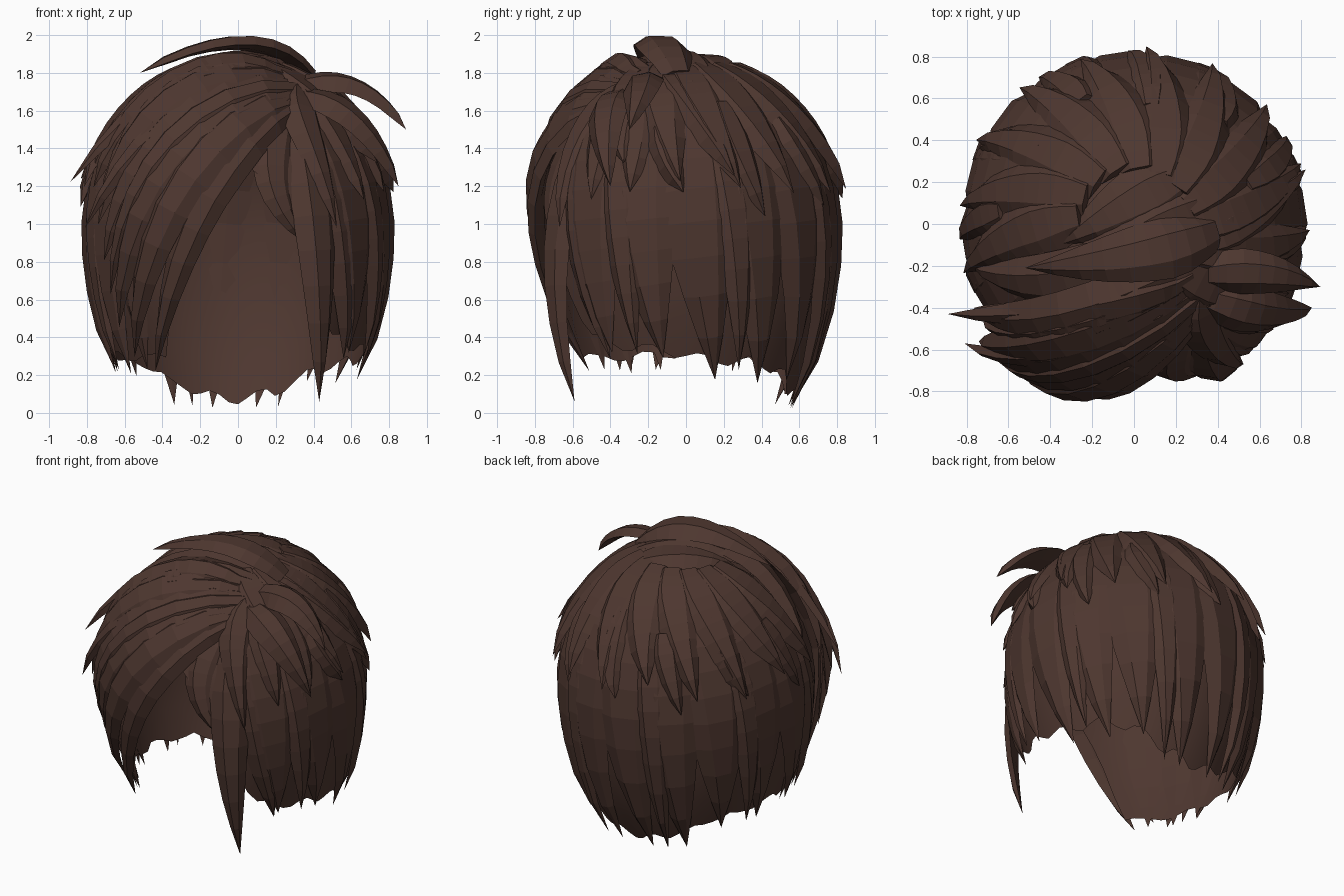
import bpy, bmesh, math, random
from mathutils import Vector

random.seed(4)
if "Cube" in bpy.data.objects:
    bpy.data.objects.remove(bpy.data.objects["Cube"])

hair = bpy.data.materials.new("dark brown hair")
hair.use_nodes = True
BROWN = (0.076, 0.038, 0.029, 1)
hair.diffuse_color = BROWN
hair.node_tree.nodes["Principled BSDF"].inputs["Base Color"].default_value = BROWN

# Head form: two half ellipsoids joined at the widest level
MID, RAD, UP, DOWN = 0.95, 0.8, 0.92, 1.3


def height(z):
    return UP if z >= MID else DOWN


def on_head(az, z):
    s = (z - MID) / height(z)
    r = RAD * math.sqrt(max(0, 1 - s * s))
    a = math.radians(az)
    return Vector((r * math.cos(a), r * math.sin(a), z))


def snap(p):
    c = height(p.z)
    d = Vector((p.x / RAD, p.y / RAD, (p.z - MID) / c)).normalized()
    return Vector((d.x * RAD, d.y * RAD, MID + d.z * c))


def normal(p):
    c = height(p.z)
    return Vector((p.x / RAD**2, p.y / RAD**2, (p.z - MID) / c**2)).normalized()


# Lower hem by direction, with the face opening at the front
HEM = [(-180, .3), (-135, .28), (-125, .32), (-112, .8), (-100, 1.12), (-88, 1.32),
       (-78, 1.25), (-66, 1.0), (-60, .75), (-52, .55), (-44, .38), (0, .3), (35, .25),
       (55, .2), (70, .1), (90, .05), (118, .11), (140, .25), (180, .3)]


def hem(az):
    az = (az + 180) % 360 - 180
    for (a, za), (b, zb) in zip(HEM, HEM[1:]):
        if a <= az <= b:
            return za + (zb - za) * (az - a) / (b - a)


def finish(name, bm):
    bmesh.ops.recalc_face_normals(bm, faces=bm.faces)
    mesh = bpy.data.meshes.new(name)
    bm.to_mesh(mesh)
    bm.free()
    mesh.materials.append(hair)
    ob = bpy.data.objects.new(name, mesh)
    bpy.context.collection.objects.link(ob)
    return ob


def lock(bm, start, mid, tip, w, h=.04, lift=0, flare=0, arch=0, free=False, lean=0, steps=9):
    """A pointed, ridged lock passing through three points."""
    start, mid, tip = Vector(start), Vector(mid), Vector(tip)
    ctrl = 2 * mid - (start + tip) / 2
    path = []
    for i in range(steps + 1):
        t = i / steps
        p = start * (1 - t)**2 + ctrl * 2 * t * (1 - t) + tip * t * t
        if not free:
            p = snap(p)
        path.append(p + normal(p) * (lift + flare * t**3 + arch * math.sin(math.pi * t)))
    rings = []
    for i, p in enumerate(path[:-1]):
        t = i / steps
        n = normal(p)
        along = (path[i + 1] - path[max(i - 1, 0)]).normalized()
        side = (along.cross(n).normalized() + n * lean).normalized()
        n = side.cross(along)
        size = min(1, .6 + 1.4 * t) * (1 - t**2.8)
        ww, hh = w * size, h * (.4 + .6 * size)
        section = [(-ww, -.6 * hh), (-.5 * ww, .7 * hh), (.35 * ww, hh),
                   (ww, -.6 * hh), (0, -.75 * hh)]
        rings.append([bm.verts.new(p + side * x + n * y) for x, y in section])
    for a, b in zip(rings, rings[1:]):
        for k in range(5):
            j = (k + 1) % 5
            bm.faces.new((a[k], a[j], b[j], b[k]))
    end = bm.verts.new(path[-1])
    for k in range(5):
        bm.faces.new((rings[-1][k], rings[-1][(k + 1) % 5], end))
    bm.faces.new(rings[0])


# Scalp shell with a softly scalloped hem
bm = bmesh.new()
COLS, ROWS = 72, 12
grid = []
for i in range(COLS):
    az = i * 360 / COLS
    zb = hem(az) + .025 * math.sin(i * 1.3) + random.uniform(-.012, .012)
    low = math.asin((zb - MID) / height(zb))
    column = []
    for j in range(ROWS):
        phi = low + (math.pi / 2 - low) * j / ROWS
        z = MID + height(MID + phi) * math.sin(phi)
        p = on_head(az, z)
        column.append(bm.verts.new(p - normal(p) * .025))
    grid.append(column)
top = bm.verts.new((0, 0, MID + UP - .025))
for i in range(COLS):
    a, b = grid[i], grid[(i + 1) % COLS]
    for j in range(ROWS - 1):
        bm.faces.new((a[j], b[j], b[j + 1], a[j + 1]))
    bm.faces.new((a[-1], b[-1], top))
shell = finish("scalp_shell", bm)
for f in shell.data.polygons:
    f.use_smooth = True

# Long broad locks hanging around the sides and back, drifting backwards
bm = bmesh.new()
for i in range(12):
    az = -36 + i * 22.5
    tip = max(.03, hem(az) - random.uniform(.03, .12))
    lock(bm, on_head(az - 14, 1.72), on_head(az - 5, 1.1),
         on_head(az + random.uniform(0, 5), tip), .24, .04, -.01, .015)
finish("long_locks", bm)

# Narrower locks over some of the gaps
bm = bmesh.new()
for i in range(6):
    az = -24 + i * 45
    lock(bm, on_head(az - 10, 1.6), on_head(az - 2, 1.0),
         on_head(az + 3, max(.04, hem(az) - random.uniform(.02, .1))), .13, .035, .005, .015)
finish("narrow_locks", bm)

# Crown locks radiating from the whorl, with tips standing off the head
bm = bmesh.new()
for i in range(11):
    az = -28 + i * 22
    lock(bm, on_head(az - 22, 1.82), on_head(az - 8, 1.62),
         on_head(az + 4, random.uniform(1.14, 1.3)), .18, .05, .005, .07)
# Short blunt locks tucked between them
for i in range(7):
    az = -8 + i * 31
    lock(bm, on_head(az - 4, 1.54 + .08 * (i % 2)), on_head(az, 1.36),
         on_head(az + 7, random.uniform(1.02, 1.16)), .12, .05, .015, .03, steps=6)
# Broad locks wrapped over the whorl
lock(bm, (.24, .24, 1.82), (-.02, .1, 1.87), (-.36, -.1, 1.8), .17, .04, .005)
lock(bm, (.3, .08, 1.8), (.02, -.06, 1.87), (-.4, -.25, 1.75), .17, .04, .01)
finish("crown_locks", bm)

# Swept fringe standing off the brow, running from the parting
FRINGE = [((.2, -.1, 1.8), (-.35, -.25, 1.7), (-.8, -.2, 1.28), .16, .05, .03),
          ((.25, -.2, 1.76), (-.34, -.4, 1.64), (-.82, -.43, 1.22), .15, .09, .1),
          ((.28, -.28, 1.74), (-.36, -.5, 1.54), (-.74, -.56, 1.0), .16, .13, .1),
          ((.3, -.32, 1.7), (-.38, -.6, 1.42), (-.7, -.54, .8), .16, .1, .09),
          ((.3, -.36, 1.68), (-.36, -.68, 1.28), (-.68, -.48, .4), .16, .03, .085),
          ((.3, -.4, 1.66), (-.3, -.74, 1.16), (-.6, -.5, .22), .15, .02, .08),
          ((.29, -.44, 1.62), (-.2, -.78, 1.06), (-.47, -.55, .16), .12, .01, .03)]
bm = bmesh.new()
for s, m, e, w, flare, arch in FRINGE:
    lock(bm, s, m, e, w, .045, 0, flare, arch)
for k in (1, 3):
    s, m, e = [(Vector(p) + Vector(q)) / 2 for p, q in zip(FRINGE[k][:3], FRINGE[k + 1][:3])]
    lock(bm, s, m, e, .1, .04, .015, .05, .09)
finish("swept_fringe", bm)

# Side temple locks below the far end of the fringe
bm = bmesh.new()
for az, z in ((-168, .22), (-153, .2), (-138, .22)):
    lock(bm, on_head(az + 8, 1.5), on_head(az + 3, .95), on_head(az, z), .17, .03, -.02, 0)
finish("temple_locks", bm)

# Locks on the short side of the parting, with one long face-framing lock
bm = bmesh.new()
lock(bm, (.29, -.4, 1.66), (.42, -.69, .95), (.43, -.59, .06), .14, .045, free=True)
lock(bm, (.3, -.38, 1.66), (.56, -.58, 1.05), (.63, -.45, .2), .17, .04, -.01, .01)
lock(bm, (.27, -.42, 1.64), (.2, -.74, 1.28), (.37, -.72, .9), .12, .03, -.03)
for az, z, w in ((-52, .98, .13), (-37, 1.12, .15), (-21, 1.16, .16)):
    lock(bm, (.32, -.3, 1.7), on_head(az - 4, 1.5), on_head(az, z), w, .045, .01, .04)
finish("parting_locks", bm)

# Loose flyaway locks on top and beside the brow
bm = bmesh.new()
lock(bm, (.38, -.03, 1.79), (.02, -.14, 1.96), (-.52, -.21, 1.8), .16, .045, free=True, lean=-.3)
lock(bm, (.3, -.24, 1.73), (.62, -.24, 1.73), (.89, -.3, 1.5), .12, .045, free=True)
lock(bm, (.32, -.34, 1.68), (.62, -.43, 1.56), (.85, -.4, 1.2), .13, .045, free=True)
lock(bm, (.24, -.28, 1.78), (-.28, -.42, 1.79), (-.89, -.43, 1.22), .12, .04, free=True)
lock(bm, (.27, -.34, 1.73), (-.36, -.62, 1.56), (-.81, -.57, .98), .1, .04, free=True)
lock(bm, (.3, -.1, 1.78), (.55, .02, 1.64), (.82, .26, 1.25), .15, .05, free=True)
finish("flyaway_locks", bm)
